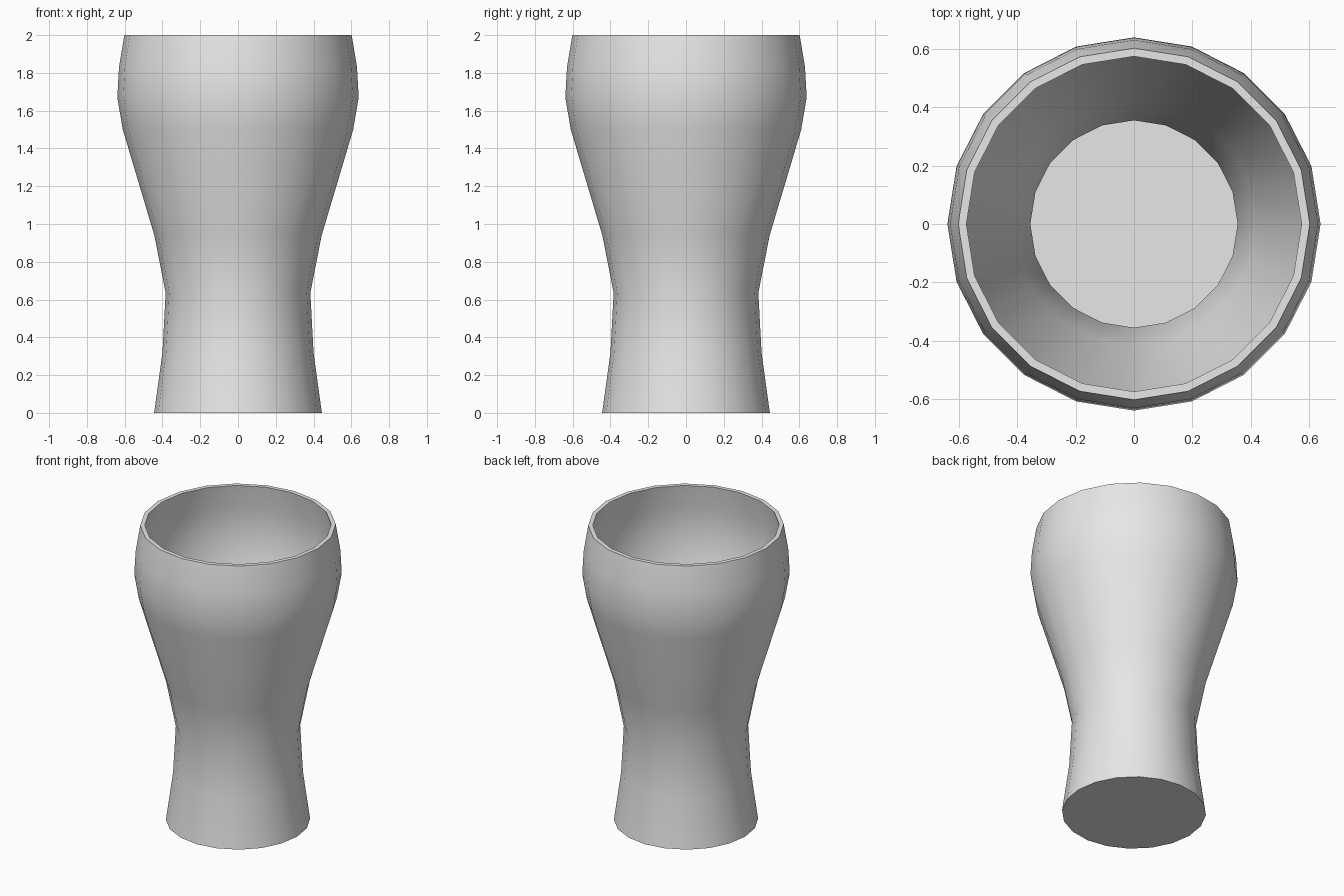
import bpy
import bmesh
from mathutils import Vector
from math import tau

cube = bpy.data.objects.get("Cube")
if cube:
    bpy.data.objects.remove(cube, do_unlink=True)

SIDES = 20
WALL = 0.028

# Outer wall as (radius, height), from base to rim
outer = [(0.444, 0), (0.4, 0.32), (0.383, 0.635), (0.443, 0.94),
         (0.61, 1.5), (0.639, 1.67), (0.63, 1.83), (0.602, 2)]

# Inner wall follows the outer wall, from rim down to a thin floor
rim = [(0.591, 2)]
inner = [(r - WALL, z) for r, z in reversed(outer[1:])]
floor = [(outer[0][0] - WALL, WALL)]
profile = outer + rim + inner + floor

# Spin the profile, then close the base and the inside floor
bm = bmesh.new()
verts = [bm.verts.new((r, 0, z)) for r, z in profile]
edges = [bm.edges.new(pair) for pair in zip(verts, verts[1:])]
bmesh.ops.spin(bm, geom=verts + edges, cent=Vector(), axis=Vector((0, 0, 1)),
               angle=tau, steps=SIDES)
bmesh.ops.remove_doubles(bm, verts=bm.verts, dist=0.0005)
bmesh.ops.holes_fill(bm, edges=[e for e in bm.edges if e.is_boundary], sides=SIDES)
bmesh.ops.recalc_face_normals(bm, faces=bm.faces)
mesh = bpy.data.meshes.new("drinking_glass")
bm.to_mesh(mesh)
bm.free()

glass = bpy.data.objects.new("drinking_glass", mesh)
bpy.context.collection.objects.link(glass)

# Plain light grey
grey = bpy.data.materials.new("light_grey")
grey.use_nodes = True
grey.diffuse_color = (0.8, 0.8, 0.8, 1)
grey.node_tree.nodes["Principled BSDF"].inputs["Base Color"].default_value = (0.8, 0.8, 0.8, 1)
mesh.materials.append(grey)

# Smooth walls with crisp rim and base
bpy.ops.object.select_all(action="DESELECT")
glass.select_set(True)
bpy.context.view_layer.objects.active = glass
bpy.ops.object.shade_smooth_by_angle(angle=tau / 9)
